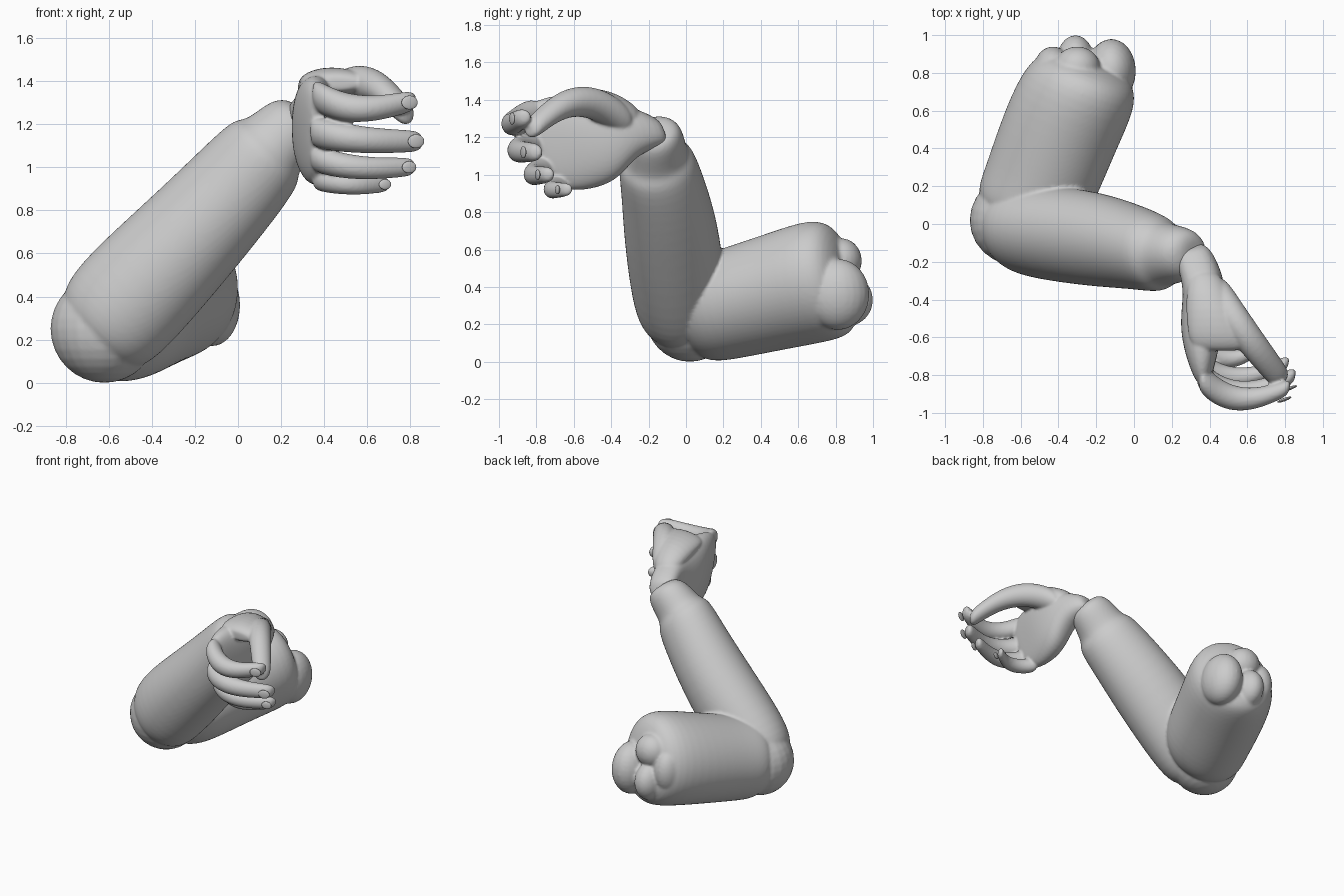
import bpy, bmesh, math
from mathutils import Vector

cube = bpy.data.objects.get("Cube")
if cube:
    bpy.data.objects.remove(cube)

clay = bpy.data.materials.new("clay_grey")
clay.use_nodes = True
grey = (0.6, 0.6, 0.6, 1)
clay.diffuse_color = grey
clay.node_tree.nodes["Principled BSDF"].inputs["Base Color"].default_value = grey


def finish(name, bm):
    mesh = bpy.data.meshes.new(name)
    bm.to_mesh(mesh)
    bm.free()
    mesh.materials.append(clay)
    mesh.shade_smooth()
    ob = bpy.data.objects.new(name, mesh)
    bpy.context.collection.objects.link(ob)
    return ob


def loft(name, sections, u, v, sides=16, power=1.0):
    """Skin elliptical sections (x, y, z, half_u, half_v) set in the plane of u and v."""
    u, v = Vector(u).normalized(), Vector(v).normalized()
    bm = bmesh.new()
    rings, centres = [], []
    for x, y, z, half_u, half_v in sections:
        centre = Vector((x, y, z))
        ring = []
        for i in range(sides):
            turn = math.tau * i / sides
            p, q = math.cos(turn), math.sin(turn)
            p = math.copysign(abs(p) ** power, p)
            q = math.copysign(abs(q) ** power, q)
            ring.append(bm.verts.new(centre + u * half_u * p + v * half_v * q))
        rings.append(ring)
        centres.append(centre)
    for ring, following in zip(rings, rings[1:]):
        for i in range(sides):
            j = (i + 1) % sides
            bm.faces.new((ring[i], ring[j], following[j], following[i]))
    # close both ends with fans
    for ring, centre in ((rings[0], centres[0]), (rings[-1], centres[-1])):
        pole = bm.verts.new(centre)
        for i in range(sides):
            bm.faces.new((ring[i], ring[(i + 1) % sides], pole))
    bmesh.ops.recalc_face_normals(bm, faces=bm.faces)
    ob = finish(name, bm)
    smooth = ob.modifiers.new("Smooth surface", "SUBSURF")
    smooth.levels = smooth.render_levels = 2
    return ob


def ball(name, centre, radii, turn=0):
    bm = bmesh.new()
    bmesh.ops.create_uvsphere(bm, u_segments=24, v_segments=16, radius=1)
    ob = finish(name, bm)
    ob.location, ob.scale, ob.rotation_euler.z = centre, radii, turn
    return ob


def digit(name, root, middle, tip, radius, across):
    """Tapered, rounded digit along the curve through root, middle and tip."""
    root, middle, tip = Vector(root), Vector(middle), Vector(tip)
    rows = []
    for step in range(5):
        t = step / 4
        point = (root * (1 - t) * (1 - 2 * t) + middle * 4 * t * (1 - t)
                 + tip * t * (2 * t - 1))
        thick = radius * (1 - 0.33 * t)
        rows.append((*point, thick, thick))
    way = (tip - Vector(rows[-2][:3])).normalized()
    for reach, size in ((0.55, 0.85), (0.9, 0.5)):
        end = tip + way * thick * reach
        rows.append((*end, thick * size, thick * size))
    return loft(name, rows, across, (0, 0, 1), sides=12)


def fuse(parts, voxel):
    """Join parts into the first one and melt them into a single skin."""
    bpy.ops.object.select_all(action="DESELECT")
    for ob in parts:
        ob.select_set(True)
        bpy.context.view_layer.objects.active = ob
        for modifier in list(ob.modifiers):
            bpy.ops.object.modifier_apply(modifier=modifier.name)
    bpy.context.view_layer.objects.active = parts[0]
    bpy.ops.object.join()
    melt = parts[0].modifiers.new("Fuse", "REMESH")
    melt.mode, melt.voxel_size, melt.use_smooth_shade = "VOXEL", voxel, True
    soften = parts[0].modifiers.new("Soften", "SMOOTH")
    soften.factor, soften.iterations = 0.5, 4


# Upper arm with a rounded shoulder end
upper_arm = loft("arm", [
    (-0.6, 0.02, 0.27, 0.24, 0.25), (-0.56, 0.1, 0.28, 0.29, 0.29),
    (-0.5, 0.2, 0.3, 0.31, 0.3), (-0.39, 0.5, 0.38, 0.32, 0.32),
    (-0.28, 0.73, 0.44, 0.32, 0.34), (-0.23, 0.83, 0.44, 0.25, 0.3),
    (-0.21, 0.87, 0.41, 0.12, 0.15)],
    (0.93, -0.36, 0), (0, -0.17, 1))

# Folded lobes at the shoulder end
shoulder = [
    ball("lobe_large", (-0.12, 0.81, 0.36), (0.13, 0.17, 0.19)),
    ball("lobe_low", (-0.31, 0.86, 0.33), (0.1, 0.14, 0.14)),
    ball("lobe_high", (-0.3, 0.83, 0.54), (0.12, 0.11, 0.12)),
    ball("lobe_side", (-0.43, 0.82, 0.42), (0.1, 0.12, 0.16))]

# Forearm with a stepped cuff, ending in the narrower wrist
forearm = loft("forearm", [
    (-0.68, 0, 0.2, 0.2, 0.19), (-0.62, -0.02, 0.26, 0.27, 0.24),
    (-0.5, -0.04, 0.39, 0.29, 0.26), (-0.2, -0.08, 0.7, 0.26, 0.26),
    (0, -0.12, 0.92, 0.24, 0.23), (0.14, -0.16, 1.08, 0.22, 0.21),
    (0.15, -0.16, 1.09, 0.17, 0.17), (0.27, -0.16, 1.21, 0.16, 0.15),
    (0.32, -0.16, 1.24, 0.1, 0.1)],
    (-0.7, 0, 0.7), (0, 1, 0.1))
elbow = ball("elbow", (-0.62, 0.02, 0.25), (0.25, 0.24, 0.25))
fuse([upper_arm, forearm, elbow] + shoulder, 0.011)

# Palm, with the thumb and the web of skin beside it
hand = [
    loft("hand", [
        (0.3, -0.12, 1.23, 0.1, 0.08), (0.37, -0.3, 1.25, 0.11, 0.14),
        (0.37, -0.42, 1.2, 0.12, 0.23), (0.36, -0.55, 1.18, 0.12, 0.27),
        (0.36, -0.7, 1.16, 0.08, 0.27), (0.37, -0.81, 1.15, 0.04, 0.21)],
        (1, 0.15, 0), (0, -0.33, 1), power=0.85),
    loft("thumb_web", [
        (0.37, -0.25, 1.3, 0.08, 0.06), (0.4, -0.4, 1.37, 0.13, 0.09),
        (0.45, -0.6, 1.4, 0.17, 0.07), (0.46, -0.67, 1.39, 0.14, 0.04)],
        (1, 0, 0), (0, 0, 1)),
    digit("thumb", (0.4, -0.33, 1.28), (0.58, -0.57, 1.4), (0.76, -0.8, 1.27), 0.1, (1, 1, 0))]

# Four curled fingers with their nails
for name, root, middle, tip, radius in (
        ("index", (0.35, -0.81, 1.34), (0.54, -0.93, 1.27), (0.78, -0.88, 1.3), 0.08),
        ("middle", (0.34, -0.79, 1.17), (0.54, -0.9, 1.13), (0.81, -0.82, 1.12), 0.08),
        ("ring", (0.34, -0.73, 1.05), (0.53, -0.82, 1), (0.78, -0.75, 1), 0.07),
        ("little", (0.35, -0.65, 0.95), (0.51, -0.72, 0.92), (0.67, -0.65, 0.92), 0.06)):
    hand.append(digit(name + "_finger", root, middle, tip, radius, (0.15, 1, 0)))
    nail = Vector(tip) + Vector((0.2, -0.62, 0)) * radius
    ball(name + "_nail", nail, (radius * 0.5, 0.009, radius * 0.4), 0.35)
fuse(hand, 0.009)
